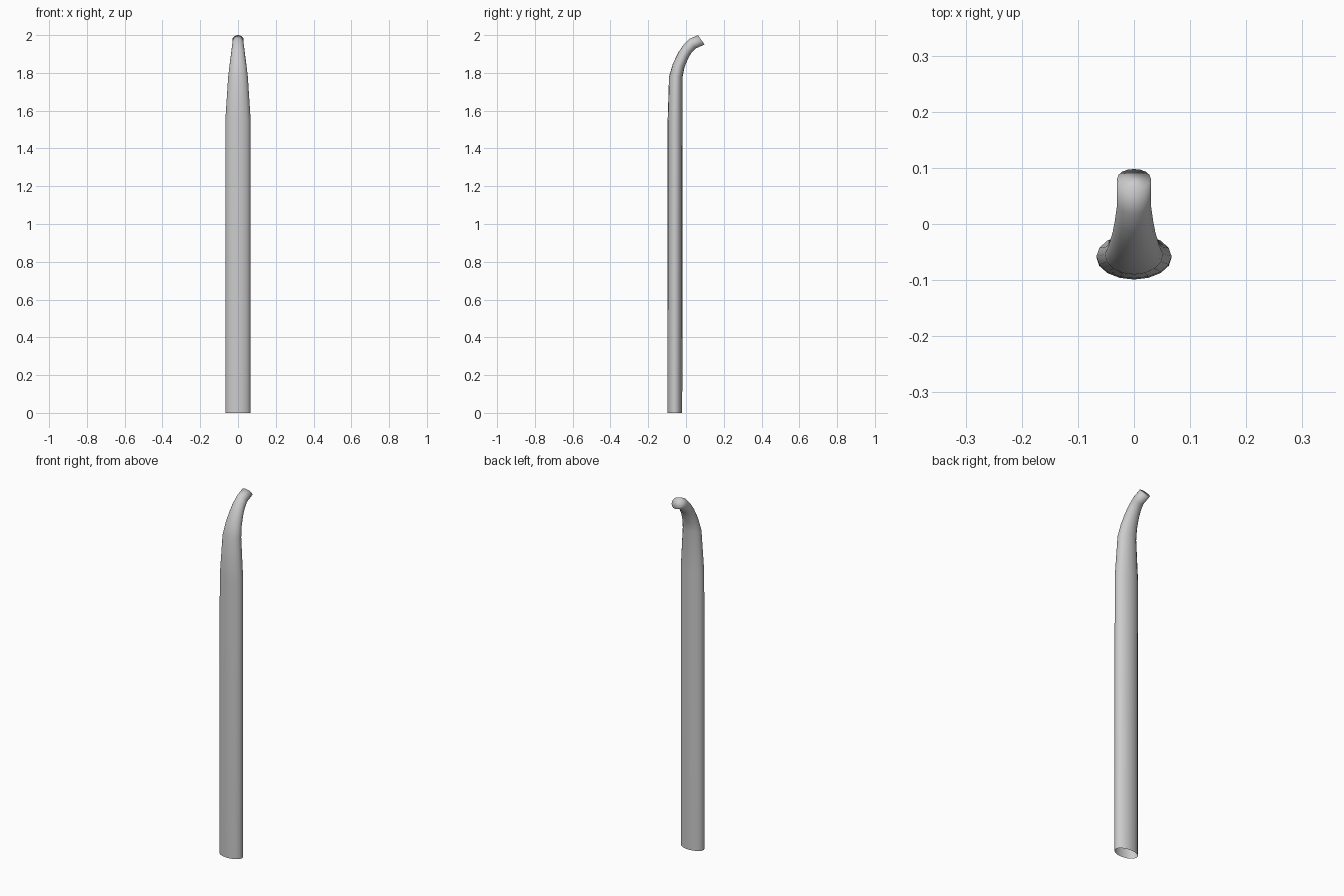
import bpy, bmesh, math
from mathutils import Vector

if "Cube" in bpy.data.objects:
    bpy.data.objects.remove(bpy.data.objects["Cube"])

SIDES = 16
# stations: (outer y, outer z, inner y, inner z, half width)
STATIONS = [
    (-0.099, 0.00, -0.020, 0.00, 0.067),
    (-0.097, 1.55, -0.018, 1.55, 0.067),
    (-0.090, 1.78, -0.018, 1.78, 0.052),
    (-0.069, 1.85, -0.008, 1.83, 0.045),
    (-0.040, 1.91, 0.011, 1.875, 0.038),
    (-0.014, 1.947, 0.027, 1.904, 0.034),
    (0.018, 1.98, 0.051, 1.929, 0.030),
    (0.064, 2.00, 0.098, 1.95, 0.030),
]

# curved tapering tube with oval cross-sections
bm = bmesh.new()
rings = []
for oy, oz, iy, iz, w in STATIONS:
    outer, inner = Vector((0, oy, oz)), Vector((0, iy, iz))
    mid, half = (outer + inner) / 2, (inner - outer) / 2
    rings.append([bm.verts.new(mid + half * math.sin(a) + Vector((w * math.cos(a), 0, 0)))
                  for a in (2 * math.pi * i / SIDES for i in range(SIDES))])
for a, b in zip(rings, rings[1:]):
    for i in range(SIDES):
        j = (i + 1) % SIDES
        bm.faces.new((a[i], a[j], b[j], b[i]))

# closed tip, open foot
bm.faces.new(rings[-1])
bmesh.ops.recalc_face_normals(bm, faces=bm.faces)
for f in bm.faces:
    f.smooth = True

mesh = bpy.data.meshes.new("curved_tube")
bm.to_mesh(mesh)
bm.free()
tube = bpy.data.objects.new("curved_tube", mesh)
bpy.context.collection.objects.link(tube)
